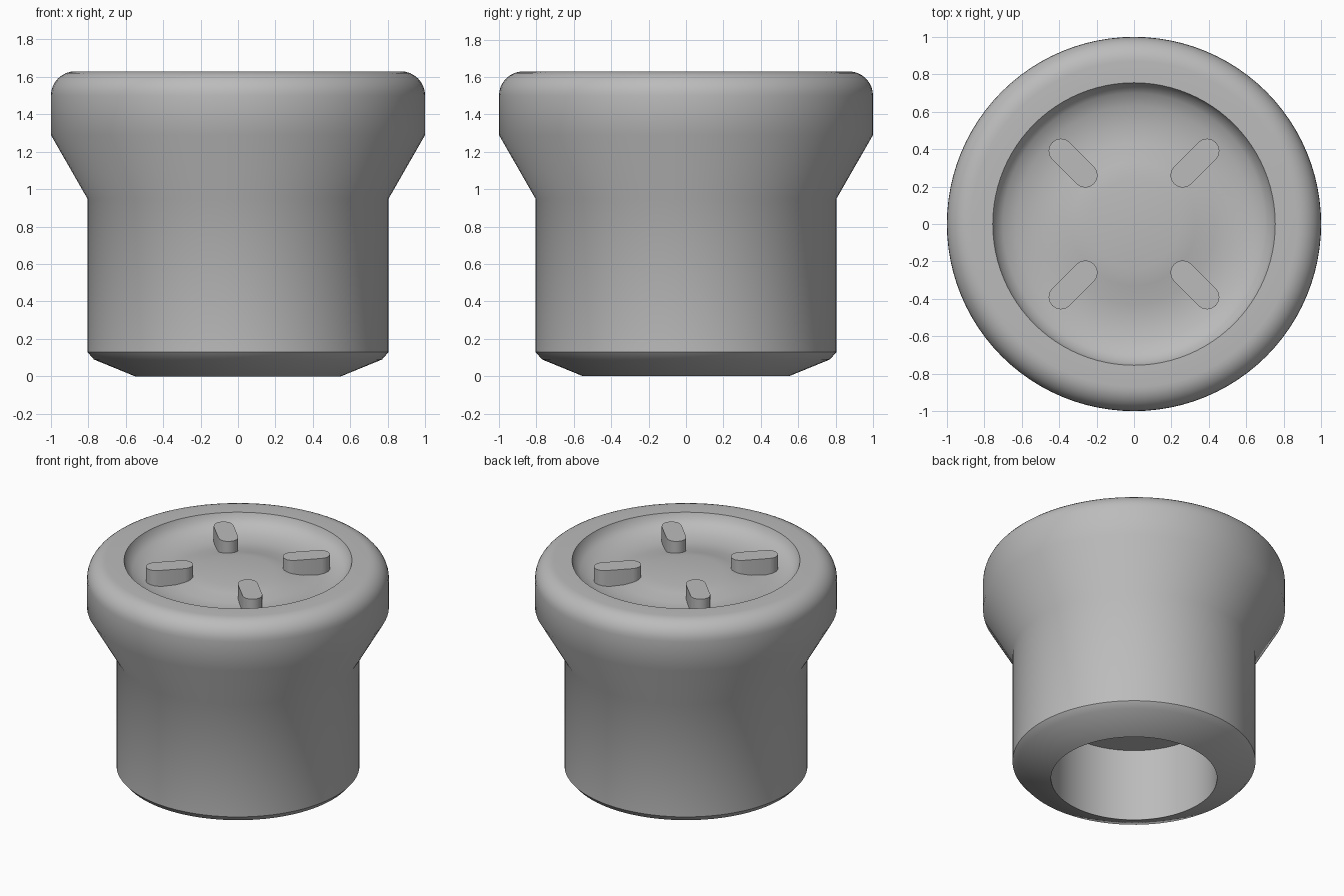
import bpy
import bmesh
from math import cos, sin, pi, radians

if "Cube" in bpy.data.objects:
    bpy.data.objects.remove(bpy.data.objects["Cube"])

grey = bpy.data.materials.new("plain grey")
grey.use_nodes = True
COLOUR = (0.5, 0.5, 0.5, 1)
grey.diffuse_color = COLOUR
grey.node_tree.nodes["Principled BSDF"].inputs["Base Color"].default_value = COLOUR


def finish(name, bm, angle):
    """Turn a bmesh into a smooth-shaded object that keeps its sharp edges."""
    bmesh.ops.recalc_face_normals(bm, faces=bm.faces)
    mesh = bpy.data.meshes.new(name)
    bm.to_mesh(mesh)
    bm.free()
    mesh.materials.append(grey)
    obj = bpy.data.objects.new(name, mesh)
    bpy.context.collection.objects.link(obj)
    bpy.ops.object.select_all(action='DESELECT')
    obj.select_set(True)
    bpy.context.view_layer.objects.active = obj
    bpy.ops.object.shade_smooth_by_angle(angle=radians(angle))
    return obj


def lathe(name, profile, sides, angle):
    """Revolve (radius, height) points around z."""
    bm = bmesh.new()
    verts = [bm.verts.new((r, 0, z)) for r, z in profile]
    edges = [bm.edges.new(pair) for pair in zip(verts, verts[1:])]
    bmesh.ops.spin(bm, geom=verts + edges, cent=(0, 0, 0), axis=(0, 0, 1),
                   angle=2 * pi, steps=sides, use_duplicate=False)
    bmesh.ops.remove_doubles(bm, verts=bm.verts, dist=0.0005)
    return finish(name, bm, angle)


# Knob body: bored stem, flared collar, rounded head and a dished top
FILLET = 0.13
stem = [(0, 0.53), (0.55, 0.53), (0.55, 0), (0.77, 0.09), (0.805, 0.13),
        (0.805, 0.95), (1, 1.29)]
shoulder = [(1 - FILLET + FILLET * cos(i * pi / 16),
             1.5 + FILLET * sin(i * pi / 16)) for i in range(9)]
dish = [(0.755, 1.63), (0.74, 1.59), (0.70, 1.555), (0.63, 1.527),
        (0.53, 1.512), (0.43, 1.517), (0.33, 1.54), (0.24, 1.555), (0, 1.555)]
lathe("knob_body", stem + shoulder + dish, 96, 34)


# Four rounded lugs standing in the dish, level with the rim
def lug(name, turn, radius=0.066, half=0.092, reach=0.46):
    bm = bmesh.new()
    ring = []
    for end in (1, -1):
        for i in range(9):
            a = -pi / 2 + i * pi / 8 + (0 if end == 1 else pi)
            x = reach + end * half + radius * cos(a)
            y = radius * sin(a)
            ring.append(bm.verts.new((x * cos(turn) - y * sin(turn),
                                      x * sin(turn) + y * cos(turn), 1.47)))
    base = bm.faces.new(ring)
    top = bmesh.ops.extrude_face_region(bm, geom=[base])["geom"]
    bmesh.ops.translate(bm, vec=(0, 0, 0.16),
                        verts=[v for v in top if isinstance(v, bmesh.types.BMVert)])
    finish(name, bm, 34)


for number in range(4):
    lug(f"lug_{number + 1}", pi / 4 + number * pi / 2)
